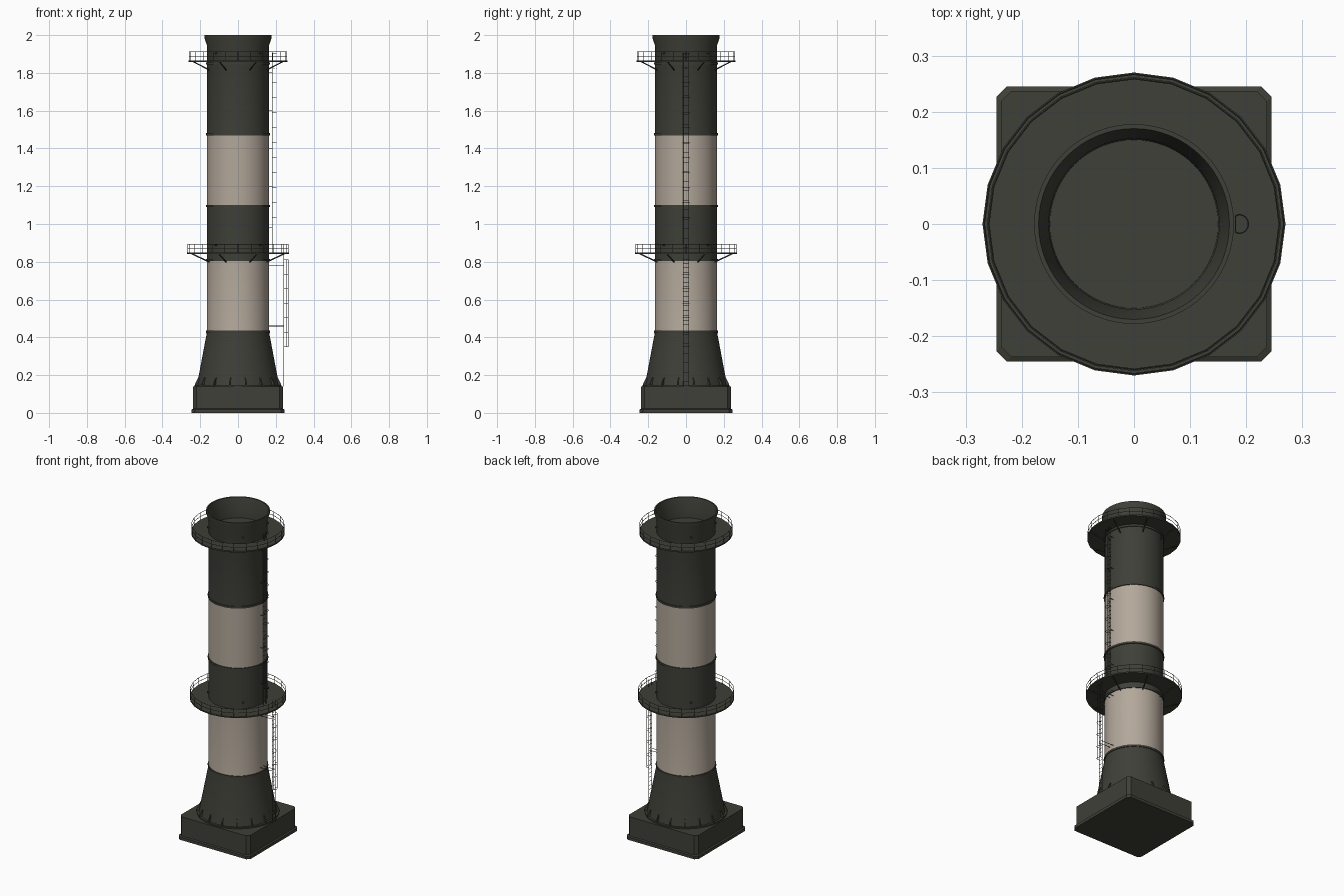
import bpy, bmesh, math
from mathutils import Vector

if "Cube" in bpy.data.objects:
    bpy.data.objects.remove(bpy.data.objects["Cube"])

def material(name, rgb):
    m = bpy.data.materials.new(name)
    m.diffuse_color = (*rgb, 1)
    m.use_nodes = True
    m.node_tree.nodes["Principled BSDF"].inputs["Base Color"].default_value = m.diffuse_color
    return m

DARK = material("dark olive grey", (0.05, 0.05, 0.04))
BEIGE = material("warm beige", (0.45, 0.39, 0.325))
TAU = math.tau

def finish(name, bm, mats=(DARK,), smooth=False):
    bmesh.ops.recalc_face_normals(bm, faces=bm.faces)
    me = bpy.data.meshes.new(name)
    bm.to_mesh(me)
    bm.free()
    ob = bpy.data.objects.new(name, me)
    bpy.context.collection.objects.link(ob)
    for m in mats:
        me.materials.append(m)
    if smooth:
        bpy.context.view_layer.objects.active = ob
        ob.select_set(True)
        bpy.ops.object.shade_smooth_by_angle(angle=math.radians(35))
        ob.select_set(False)
    return ob

def lathe(bm, profile, n, closed=False):
    """Spin an (r, z) profile round z; r = 0 becomes a pole."""
    rings = []
    for r, z in profile:
        if r == 0:
            rings.append([bm.verts.new((0, 0, z))] * n)
        else:
            rings.append([bm.verts.new((r * math.cos(TAU * i / n), r * math.sin(TAU * i / n), z)) for i in range(n)])
    pairs = list(zip(rings, rings[1:])) + ([(rings[-1], rings[0])] if closed else [])
    for a, b in pairs:
        for i in range(n):
            j = (i + 1) % n
            bm.faces.new(list(dict.fromkeys((a[i], a[j], b[j], b[i]))))

def rod(bm, a, b, r, n=6):
    """Thin capped bar between two points."""
    a, b = Vector(a), Vector(b)
    d = (b - a).normalized()
    u = d.orthogonal().normalized()
    v = d.cross(u)
    off = [(u * math.cos(TAU * i / n) + v * math.sin(TAU * i / n)) * r for i in range(n)]
    A, B = [bm.verts.new(a + o) for o in off], [bm.verts.new(b + o) for o in off]
    for i in range(n):
        bm.faces.new((A[i], A[(i + 1) % n], B[(i + 1) % n], B[i]))
    bm.faces.new(A)
    bm.faces.new(B)

def polar(r, a, z):
    return (r * math.cos(a), r * math.sin(a), z)

# Square footing with cut corners and a lip at the bottom
bm = bmesh.new()
def octo(h, c, z):
    pts = [(h, -h + c), (h, h - c), (h - c, h), (-h + c, h), (-h, h - c), (-h, -h + c), (-h + c, -h), (h - c, -h)]
    return [bm.verts.new((x, y, z)) for x, y in pts]
layers = [octo(0.245, 0.018, 0), octo(0.245, 0.018, 0.018), octo(0.237, 0.018, 0.022), octo(0.237, 0.018, 0.14)]
for a, b in zip(layers, layers[1:]):
    for i in range(8):
        bm.faces.new((a[i], a[(i + 1) % 8], b[(i + 1) % 8], b[i]))
bm.faces.new(layers[0])
bm.faces.new(layers[-1])
finish("footing", bm)

# Stack shell: cone foot, banded shaft, flared mouth and recessed flue
bm = bmesh.new()
lathe(bm, [(0.219, 0.138), (0.164, 0.43), (0.164, 0.805), (0.164, 1.095), (0.164, 1.47), (0.164, 1.945),
           (0.178, 1.985), (0.178, 2.0), (0.170, 2.0), (0.152, 1.93), (0.150, 1.88), (0, 1.88)], 64)
for f in bm.faces:
    c = f.calc_center_median().z
    f.material_index = int(0.43 < c < 0.805 or 1.095 < c < 1.47)
finish("stack", bm, (DARK, BEIGE), True)

# Joint flanges and foot ring
for i, z in enumerate((0.43, 0.81, 1.095, 1.475, 1.85)):
    bm = bmesh.new()
    lathe(bm, [(0.162, z - 0.006), (0.169, z - 0.006), (0.169, z + 0.006), (0.162, z + 0.006)], 64, True)
    finish(f"joint_flange_{i + 1}", bm, smooth=True)
bm = bmesh.new()
lathe(bm, [(0.21, 0.139), (0.23, 0.139), (0.23, 0.147), (0.21, 0.147)], 64, True)
finish("foot_ring", bm, smooth=True)

# Triangular gussets round the foot
bm = bmesh.new()
for k in range(16):
    a = TAU * (k + 0.5) / 16
    side = Vector((-math.sin(a), math.cos(a), 0)) * 0.003
    tri = [Vector(polar(r, a, z)) for r, z in ((0.205, 0.14), (0.232, 0.14), (0.232, 0.152), (0.214, 0.188), (0.204, 0.188))]
    A, B = [bm.verts.new(p + side) for p in tri], [bm.verts.new(p - side) for p in tri]
    bm.faces.new(A)
    bm.faces.new(B)
    for i in range(5):
        j = (i + 1) % 5
        bm.faces.new((A[i], A[j], B[j], B[i]))
finish("foot_gussets", bm)

# Walkways: deck, railing, struts and small lamps
def walkway(tag, z, R):
    n = 24
    bm = bmesh.new()
    lathe(bm, [(0.16, z - 0.004), (R, z - 0.004), (R, z + 0.004), (0.16, z + 0.004)], n, True)
    finish(tag + "_deck", bm)
    bm = bmesh.new()
    rr = R - 0.003
    for k in range(n):
        a, b = TAU * k / n, TAU * (k + 1) / n
        rod(bm, polar(rr, a, z), polar(rr, a, z + 0.049), 0.0014)
        for h in (0.026, 0.049):
            rod(bm, polar(rr, a, z + h), polar(rr, b, z + h), 0.0014)
    finish(tag + "_railing", bm)
    bm = bmesh.new()
    for k in range(8):
        a = TAU * (k + 0.5) / 8
        rod(bm, polar(0.160, a, z - 0.048), polar(R - 0.006, a, z - 0.003), 0.0035)
    finish(tag + "_struts", bm)
    bm = bmesh.new()
    for k in range(4):
        a = TAU * (k + 0.5) / 4
        rod(bm, polar(0.160, a, z + 0.044), polar(0.174, a, z + 0.044), 0.006, 8)
    finish(tag + "_lamps", bm)

walkway("lower_walkway", 0.845, 0.27)
walkway("upper_walkway", 1.862, 0.262)

# Caged ladders on the +x side
def ladder(tag, x, z0, z1, cage0, cage1, wall, step):
    w = 0.014
    bm = bmesh.new()
    for s in (-1, 1):
        rod(bm, (x, s * w, z0), (x, s * w, z1), 0.0016)
    count = int((z1 - z0) / 0.025)
    for k in range(1, count):
        z = z0 + (z1 - z0) * k / count
        rod(bm, (x, -w, z), (x, w, z), 0.001)
    finish(tag + "_ladder", bm)
    bm = bmesh.new()
    cr, cx = 0.017, x + 0.006
    arc = [(cx + cr * math.cos(t), cr * math.sin(t)) for t in (math.pi * (i / 8 - 0.5) for i in range(9))]
    pts = [(x, -w)] + arc + [(x, w)]
    n = round((cage1 - cage0) / step)
    for k in range(n + 1):
        z = cage0 + (cage1 - cage0) * k / n
        for p, q in zip(pts, pts[1:]):
            rod(bm, (*p, z), (*q, z), 0.0013, 5)
    for i in (1, 4, 7):
        rod(bm, (*arc[i], cage0), (*arc[i], cage1), 0.001, 5)
    finish(tag + "_cage", bm)
    # stand-off brackets to the shell
    bm = bmesh.new()
    for z in wall:
        for s in (-1, 1):
            rod(bm, (0.16, s * w, z), (x, s * w, z), 0.0014)
    finish(tag + "_brackets", bm)

ladder("lower", 0.243, 0.14, 0.893, 0.35, 0.81, (0.46, 0.78), 0.077)
ladder("upper", 0.181, 0.849, 1.905, 0.955, 1.905, (0.98, 1.2, 1.4, 1.6, 1.8), 0.079)
